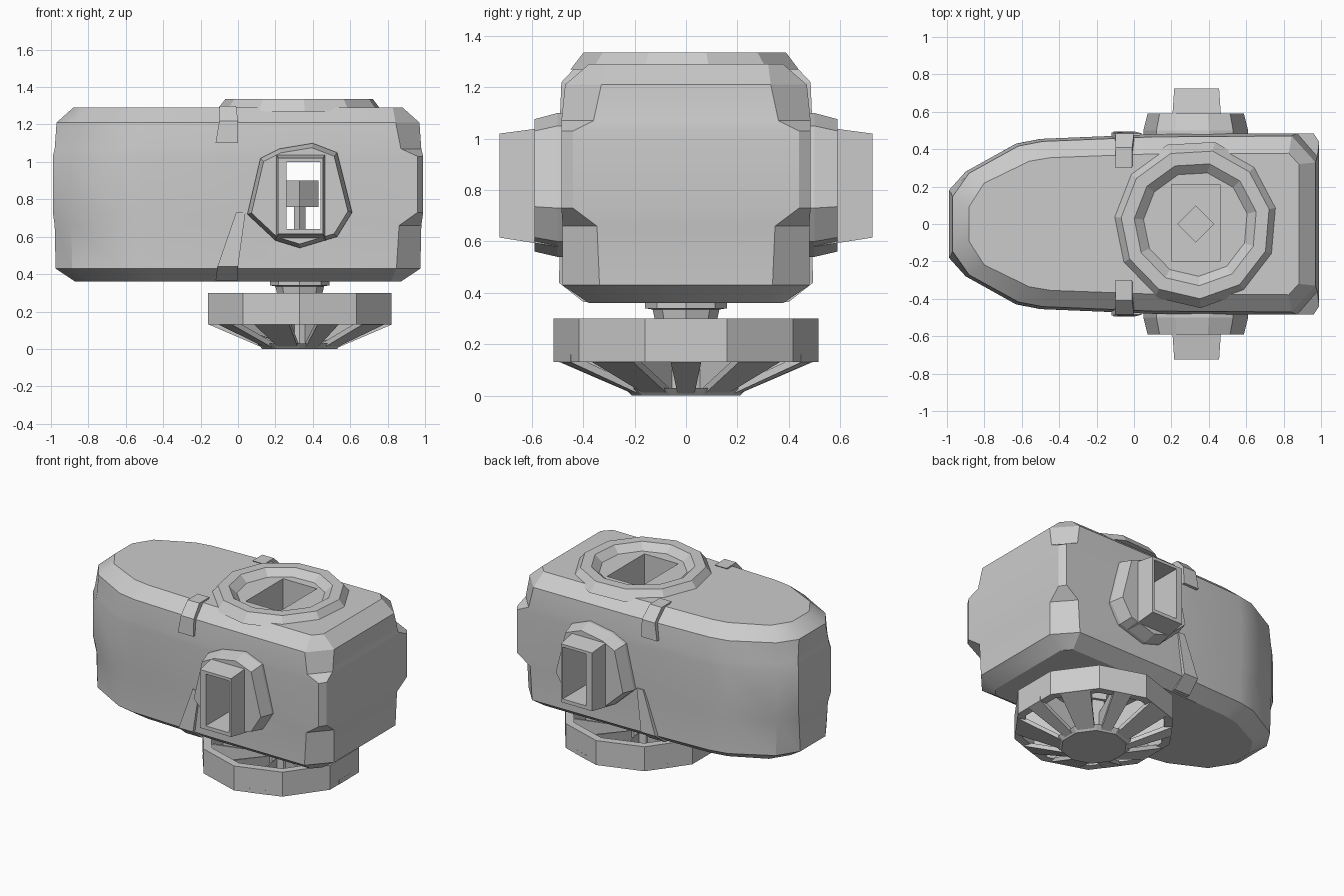
import bpy, bmesh, math
from math import cos, sin, pi

cube = bpy.data.objects.get("Cube")
if cube:
    bpy.data.objects.remove(cube, do_unlink=True)

grey = bpy.data.materials.new("plain grey")
grey.use_nodes = True
COLOUR = (0.6, 0.6, 0.6, 1)
grey.diffuse_color = COLOUR
grey.node_tree.nodes["Principled BSDF"].inputs["Base Color"].default_value = COLOUR

CX = 0.33  # shared axis of the wheel, well and ports


def loft(name, loops, closed=False, smooth=None):
    """Skin matching loops of points; closed joins the last loop to the first."""
    bm = bmesh.new()
    rings = [[bm.verts.new(p) for p in loop] for loop in loops]
    pairs = list(zip(rings, rings[1:]))
    if closed:
        pairs.append((rings[-1], rings[0]))
    n = len(rings[0])
    for a, b in pairs:
        for i in range(n):
            j = (i + 1) % n
            bm.faces.new((a[i], a[j], b[j], b[i]))
    if not closed:
        bm.faces.new(rings[0])
        bm.faces.new(rings[-1])
    bmesh.ops.recalc_face_normals(bm, faces=bm.faces)
    mesh = bpy.data.meshes.new(name)
    bm.to_mesh(mesh)
    bm.free()
    mesh.materials.append(grey)
    obj = bpy.data.objects.new(name, mesh)
    bpy.context.collection.objects.link(obj)
    if smooth:
        bpy.ops.object.select_all(action='DESELECT')
        obj.select_set(True)
        bpy.context.view_layer.objects.active = obj
        bpy.ops.object.shade_smooth_by_angle(angle=math.radians(smooth))
    return obj


def circle(r, z, n, turn=0.0):
    return [(CX + r * cos(2 * pi * i / n + turn), r * sin(2 * pi * i / n + turn), z)
            for i in range(n)]


def rect(x0, x1, y0, y1, z):
    return [(x0, y0, z), (x1, y0, z), (x1, y1, z), (x0, y1, z)]


def cut(obj, cutter):
    mod = obj.modifiers.new("opening", 'BOOLEAN')
    mod.operation = 'DIFFERENCE'
    mod.solver = 'EXACT'
    mod.object = cutter
    bpy.context.view_layer.objects.active = obj
    bpy.ops.object.modifier_apply(modifier=mod.name)


# Housing: boat-shaped plan, stacked with chamfered corners
def plan(z, sx, sy, corner, tip):
    half = [(-0.99, tip), (-0.9, 0.28), (-0.63, 0.43), (-0.5, 0.455), (0.1, 0.48),
            (0.99 - corner, 0.485), (0.99, 0.47 - corner)]
    full = half + [(x, -y) for x, y in reversed(half)]
    return [(x * sx, y * sy, z) for x, y in full]


body = loft("housing", [
    plan(0.36, 0.88, 0.78, 0.06, 0.12),
    plan(0.43, 0.985, 0.99, 0.13, 0.14),
    plan(0.66, 0.99, 0.99, 0.12, 0.16),
    plan(0.73, 1.0, 1.0, 0.03, 0.18),
    plan(1.03, 1.0, 1.0, 0.03, 0.18),
    plan(1.07, 0.99, 1.0, 0.11, 0.17),
    plan(1.21, 0.98, 0.97, 0.13, 0.15),
    plan(1.29, 0.89, 0.78, 0.06, 0.12)], smooth=25)

# Raised collar around the top well
collar = loft("top_collar", [
    circle(0.45, 1.27, 11, 0.2), circle(0.4, 1.335, 11, 0.2),
    circle(0.33, 1.335, 11, 0.2), circle(0.28, 1.29, 11, 0.2),
    circle(0.28, 1.27, 11, 0.2)], closed=True)

# Openings: a square well from above and a slot straight through the sides
well = loft("well_cutter", [rect(0.2, 0.46, -0.2, 0.21, z) for z in (0.62, 1.5)])
slot = loft("slot_cutter", [rect(0.26, 0.44, -1, 1, z) for z in (0.64, 1.0)])
cut(body, well)
cut(body, slot)

# Side ports, mirrored front and back
FLANGE = [(0.05, 0.72), (0.12, 1.02), (0.22, 1.07), (0.4, 1.1), (0.53, 1.05),
          (0.61, 0.73), (0.53, 0.6), (0.33, 0.54), (0.2, 0.58)]


def flange_loop(s, y):
    return [(CX + (x - CX) * s, y, 0.8 + (z - 0.8) * s) for x, z in FLANGE]


def port_loop(x0, x1, z0, z1, y):
    return [(x0, y, z0), (x1, y, z0), (x1, y, z1), (x0, y, z1)]


for side, s in (("front", -1), ("back", 1)):
    flange = loft(side + "_flange", [
        flange_loop(1.0, 0.4 * s), flange_loop(1.0, 0.5 * s), flange_loop(0.92, 0.59 * s)])
    nozzle = loft(side + "_nozzle", [
        port_loop(0.2, 0.47, 0.58, 1.05, 0.5 * s),
        port_loop(0.215, 0.455, 0.615, 1.02, 0.725 * s)])
    cut(flange, slot)
    cut(nozzle, slot)

    # Clip over the shoulder and wedge on the lower side
    loft(side + "_clip", [
        rect(-0.12, 0.0, 0.42 * s, 0.49 * s, 1.1),
        rect(-0.1, 0.0, 0.4 * s, 0.485 * s, 1.22),
        rect(-0.1, -0.01, 0.3 * s, 0.41 * s, 1.3)])
    loft(side + "_lower_wedge", [
        rect(-0.12, 0.0, 0.3 * s, 0.4 * s, 0.365),
        rect(-0.11, 0.0, 0.4 * s, 0.495 * s, 0.44),
        rect(-0.01, 0.04, 0.42 * s, 0.485 * s, 0.73)])

for cutter in (well, slot):
    bpy.data.objects.remove(cutter, do_unlink=True)

# Diamond core hanging on a thin spindle inside the well
loft("core", [circle(0.1, z, 4) for z in (0.76, 0.9)])
loft("spindle", [circle(0.03, z, 4) for z in (0.6, 0.8)])

# Neck and shaft down to the wheel
loft("neck", [circle(0.12, 0.29, 8), circle(0.13, 0.335, 8),
              circle(0.16, 0.34, 8), circle(0.16, 0.38, 8)])
loft("shaft", [circle(0.1, z, 8) for z in (0.01, 0.31)])

# Wheel: band, hub plate and sloping spokes
N = 10
TURN = pi / N
loft("wheel_band", [
    circle(0.515, 0.13, N, TURN), circle(0.515, 0.30, N, TURN),
    circle(0.46, 0.30, N, TURN), circle(0.46, 0.13, N, TURN)], closed=True)
loft("wheel_hub", [circle(0.21, 0.0, N, TURN), circle(0.24, 0.03, N, TURN)])


def polar(r, a, z):
    return (CX + r * cos(a), r * sin(a), z)


for i in range(N):
    a = 2 * pi * i / N
    w = 0.2 if i % 2 else 0.12
    ends = []
    for r, z, k in ((0.19, 0.0, 1.4), (0.495, 0.13, 1.0)):
        ends.append([polar(r, a - w * k, z), polar(r, a + w * k, z),
                     polar(r, a + w * k, z + 0.03), polar(r, a - w * k, z + 0.03)])
    loft("wheel_spoke", ends)
    # Upright fin bracing the band to the shaft
    fin = [[polar(r, a + d, z) for d, z in ((-0.02, z0), (0.02, z0), (0.02, z1), (-0.02, z1))]
           for r, z0, z1 in ((0.09, 0.02, 0.2), (0.48, 0.14, 0.27))]
    loft("wheel_fin", fin)
